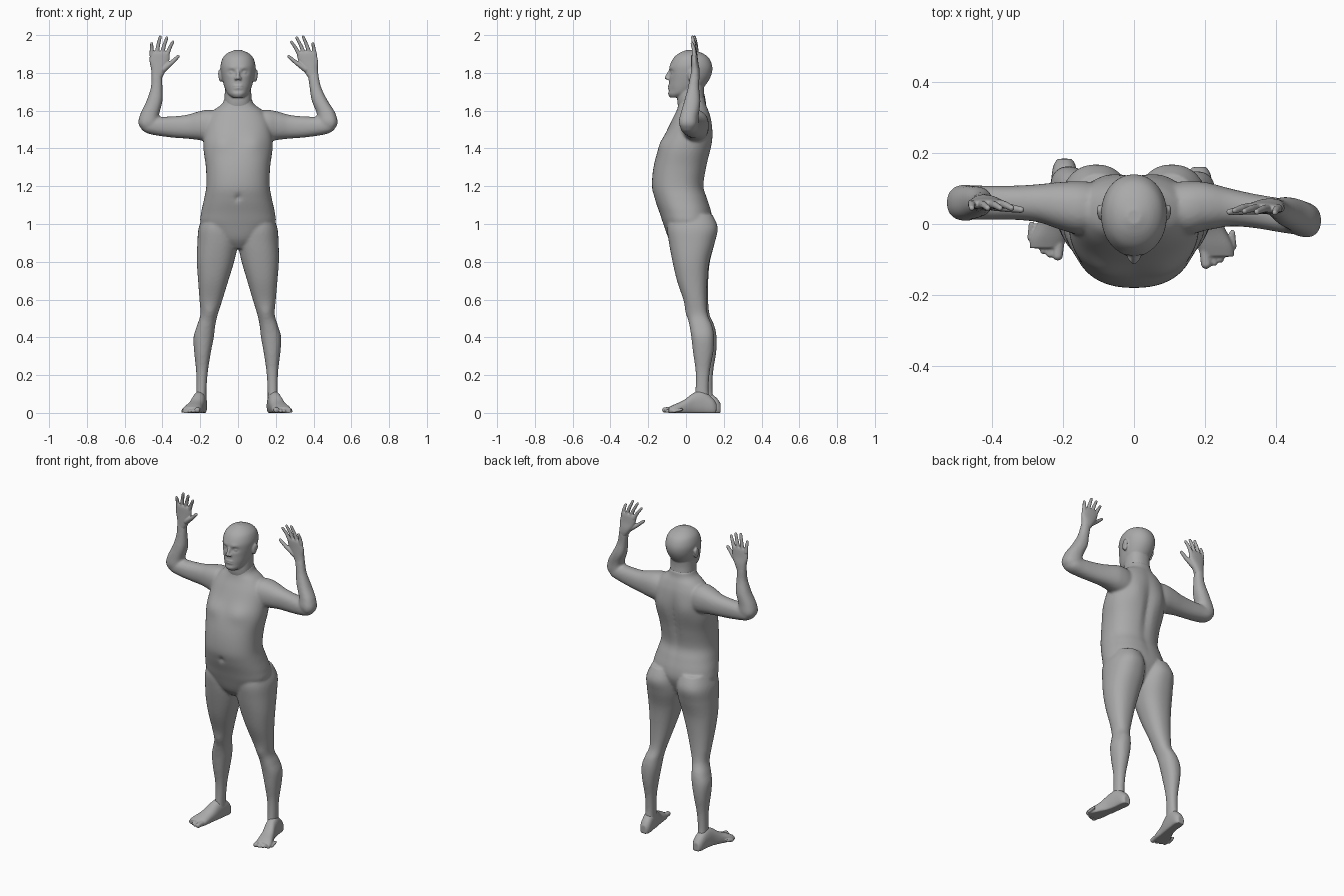
import bpy, bmesh, math
from mathutils import Vector, Matrix

old = bpy.data.objects.get("Cube")
if old:
    bpy.data.objects.remove(old, do_unlink=True)

skin = bpy.data.materials.new("plain grey")
skin.use_nodes = True
GREY = (0.4, 0.4, 0.4, 1)
skin.diffuse_color = GREY
skin.node_tree.nodes["Principled BSDF"].inputs["Base Color"].default_value = GREY


def clamp(x):
    return max(0.0, min(1.0, x))


def spline(rows, steps=5):
    """Smoothly fill in between the given cross-sections."""
    out = []
    for i in range(len(rows) - 1):
        a, b, c, d = rows[max(i - 1, 0)], rows[i], rows[i + 1], rows[min(i + 2, len(rows) - 1)]
        for k in range(steps):
            t = k / steps
            out.append([q + t / 2 * (r - p + t * (2 * p - 5 * q + 4 * r - s + t * (3 * (q - r) + s - p)))
                        for p, q, r, s in zip(a, b, c, d)])
    return out + [rows[-1]]


def loft(bm, rows, axes="zxy", seg=40, power=0.88):
    """Skin rounded sections; a row is (position, a min, a max, b min, b max)."""
    order = [axes.index(n) for n in "xyz"]
    rings = []
    for t, a0, a1, b0, b1 in spline(rows):
        ring = []
        for k in range(seg):
            c, s = math.cos(math.tau * k / seg), math.sin(math.tau * k / seg)
            c, s = (math.copysign(abs(w) ** power, w) for w in (c, s))
            p = (t, (a0 + a1) / 2 + c * (a1 - a0) / 2, (b0 + b1) / 2 + s * (b1 - b0) / 2)
            ring.append(bm.verts.new([p[i] for i in order]))
        rings.append(ring)
    for lo, hi in zip(rings, rings[1:]):
        for k in range(seg):
            bm.faces.new((lo[k - 1], lo[k], hi[k], hi[k - 1]))
    bm.faces.new(rings[0])
    bm.faces.new(rings[-1])


def ball(bm, centre, radii):
    m = Matrix.Translation(centre) @ Matrix.Diagonal((*radii, 1))
    bmesh.ops.create_uvsphere(bm, u_segments=20, v_segments=14, radius=1, matrix=m)


def capsule(bm, p, q, r0, r1):
    p, q = Vector(p), Vector(q)
    turn = (q - p).to_track_quat("Z", "Y").to_matrix().to_4x4()
    bmesh.ops.create_cone(bm, cap_ends=True, segments=16, radius1=r0, radius2=r1,
                          depth=(q - p).length, matrix=Matrix.Translation((p + q) / 2) @ turn)
    ball(bm, p, (r0,) * 3)
    ball(bm, q, (r1,) * 3)


def bump(bm, centre, radii, push):
    """Soft push along y, on both sides of the body."""
    for v in bm.verts:
        d = sum(((w - c) / r) ** 2 for w, c, r in zip((abs(v.co.x), v.co.y, v.co.z), centre, radii))
        v.co.y += push * math.exp(-d)


def pose(bm, start, rule, side):
    bm.verts.ensure_lookup_table()
    for v in bm.verts[start:]:
        rule(v.co, side)
        v.co.x *= side


def arm_pose(co, side):
    # the left arm reaches further forward and leans in
    if side > 0:
        co.y -= 0.05 * clamp((co.x - 0.2) / 0.3) * (1 - 0.7 * clamp((co.z - 1.55) / 0.25))
        co.x -= 0.17 * max(0, co.z - 1.6)


def leg_pose(co, side):
    # the left foot stands a little ahead of the right
    low = clamp(1 - co.z / 0.9)
    co.y -= side * 0.012 * low
    co.x -= side * 0.006 * low
    co.z = max(co.z, 0)


def finish(name, bm, voxel, smooth):
    bmesh.ops.recalc_face_normals(bm, faces=bm.faces)
    mesh = bpy.data.meshes.new(name)
    bm.to_mesh(mesh)
    bm.free()
    mesh.materials.append(skin)
    ob = bpy.data.objects.new(name, mesh)
    bpy.context.collection.objects.link(ob)
    mod = ob.modifiers.new("fuse", "REMESH")
    mod.mode = "VOXEL"
    mod.voxel_size = voxel
    mod.use_smooth_shade = True
    mod = ob.modifiers.new("soften", "SMOOTH")
    mod.factor = 0.5
    mod.iterations = smooth


TORSO = [(.87, .05, -.05, .06), (.92, .13, -.09, .1), (1, .195, -.12, .135), (1.06, .195, -.14, .135),
         (1.13, .18, -.165, .115), (1.2, .168, -.18, .095), (1.3, .17, -.172, .11), (1.4, .183, -.145, .132),
         (1.48, .18, -.108, .14), (1.55, .165, -.075, .135), (1.6, .13, -.05, .12), (1.635, .085, -.04, .105),
         (1.67, .07, -.04, .1)]
LEG = [(1.05, .02, .18, -.09, .14), (.98, .005, .208, -.1, .168), (.9, 0, .215, -.09, .152),
       (.8, .02, .217, -.07, .125), (.7, .05, .21, -.045, .115), (.6, .08, .202, -.01, .113),
       (.52, .105, .197, .015, .12), (.46, .118, .215, .025, .145), (.4, .125, .232, .035, .155),
       (.32, .14, .228, .045, .152), (.22, .155, .217, .06, .135), (.12, .162, .215, .06, .13),
       (.05, .162, .218, .05, .14)]
UPPER_ARM = [(.08, -.02, .11, 1.44, 1.59), (.15, -.03, .12, 1.435, 1.605), (.21, -.015, .118, 1.445, 1.595),
             (.27, .005, .112, 1.452, 1.578), (.34, .012, .108, 1.457, 1.57), (.42, .012, .108, 1.467, 1.567),
             (.48, .015, .108, 1.48, 1.565), (.51, .03, .09, 1.5, 1.555)]
FOREARM = [(1.49, .46, .5, .03, .09), (1.53, .425, .527, .01, .11), (1.58, .418, .518, .012, .108),
           (1.65, .4, .485, .02, .105), (1.72, .4, .462, .03, .09), (1.78, .402, .458, .035, .085),
           (1.81, .405, .455, .04, .08)]
PALM = [(1.77, .404, .457, .036, .084), (1.82, .38, .46, .038, .082), (1.86, .365, .468, .04, .075),
        (1.9, .362, .466, .042, .07), (1.915, .37, .46, .047, .065)]
FOOT = [(.172, .17, .21, -.01, .05), (.15, .158, .222, -.015, .08), (.1, .16, .23, -.015, .115),
        (.05, .167, .241, -.015, .105), (0, .178, .262, -.015, .068), (-.05, .185, .285, -.012, .045),
        (-.08, .195, .288, -.008, .03)]
HEAD = [(1.67, .03, -.085, -.02), (1.69, .055, -.095, .05), (1.72, .07, -.092, .09), (1.76, .082, -.089, .12),
        (1.8, .09, -.089, .137), (1.84, .092, -.085, .138), (1.88, .08, -.065, .12), (1.905, .055, -.035, .085),
        (1.92, .02, 0, .04)]
NECK = [(1.58, .07, -.03, .1), (1.64, .072, -.045, .1), (1.7, .07, -.045, .095), (1.76, .068, -.03, .1)]


def even(rows):
    return [(z, -w, w, f, b) for z, w, f, b in rows]


# Body: torso, arms and legs fused into one skin
body = bmesh.new()
loft(body, even(TORSO), seg=64)
for side in (-1, 1):
    n = len(body.verts)
    loft(body, UPPER_ARM, "xyz")
    loft(body, FOREARM)
    pose(body, n, arm_pose, side)
    n = len(body.verts)
    loft(body, LEG)
    pose(body, n, leg_pose, side)
bump(body, (.09, -.12, 1.43), (.06, .06, .05), -.012)     # chest
bump(body, (0, -.18, 1.14), (.014, .05, .016), .014)      # navel
bump(body, (0, .13, 1.34), (.025, .06, .18), -.014)       # spine groove
bump(body, (.09, .14, 1.45), (.05, .05, .07), .008)       # shoulder blades
bump(body, (.15, .01, .53), (.03, .04, .04), -.01)        # knees
finish("body", body, 0.008, 4)

# Head with neck, face and ears
head = bmesh.new()
loft(head, even(HEAD), seg=64, power=0.95)
bump(head, (.034, -.085, 1.803), (.018, .04, .013), .011)   # eye sockets
bump(head, (.03, -.085, 1.828), (.022, .04, .01), -.004)    # brows
bump(head, (.05, -.07, 1.70), (.02, .03, .02), .004)        # cheeks
bump(head, (0, -.09, 1.703), (.025, .03, .006), .005)       # crease under lip
loft(head, even(NECK))
capsule(head, (0, -.084, 1.812), (0, -.104, 1.774), .008, .010)
for side in (-1, 1):
    ball(head, (side * .011, -.093, 1.77), (.009, .012, .008))
    ball(head, (side * .033, -.068, 1.802), (.013, .012, .009))
    ball(head, (side * .092, .03, 1.785), (.011, .02, .034))
    ball(head, (side * .099, .038, 1.795), (.006, .017, .022))
for z in (1.719, 1.731):
    ball(head, (0, -.086, z), (.027, .01, .006))
finish("head", head, 0.005, 2)

# Hands and feet, one of each per side
FINGERS = [(.457, .457, 1.955), (.432, .412, 1.99), (.404, .377, 1.985), (.376, .345, 1.963)]
for side, label in ((-1, "right"), (1, "left")):
    hand = bmesh.new()
    loft(hand, PALM)
    for base, tip, top in FINGERS:
        mid = ((base + tip) / 2, .053, 1.9 + (top - 1.9) * .55)
        capsule(hand, (base, .057, 1.895), mid, .012, .010)
        capsule(hand, mid, (tip, .045, top), .010, .008)
    capsule(hand, (.395, .055, 1.82), (.35, .045, 1.855), .018, .012)
    capsule(hand, (.35, .045, 1.855), (.318, .04, 1.886), .012, .009)
    pose(hand, 0, arm_pose, side)
    finish(label + "_hand", hand, 0.0035, 1)

    foot = bmesh.new()
    loft(foot, FOOT, "yxz")
    for k in range(5):
        r = .015 if k == 0 else .0105 - .0006 * k
        x, y = .209 + .0185 * k + (.004 if k else 0), -.1 + .003 * k * k
        capsule(foot, (x - .004, y + .04, .018), (x, y, r), r, r)
    pose(foot, 0, leg_pose, side)
    finish(label + "_foot", foot, 0.0045, 1)
